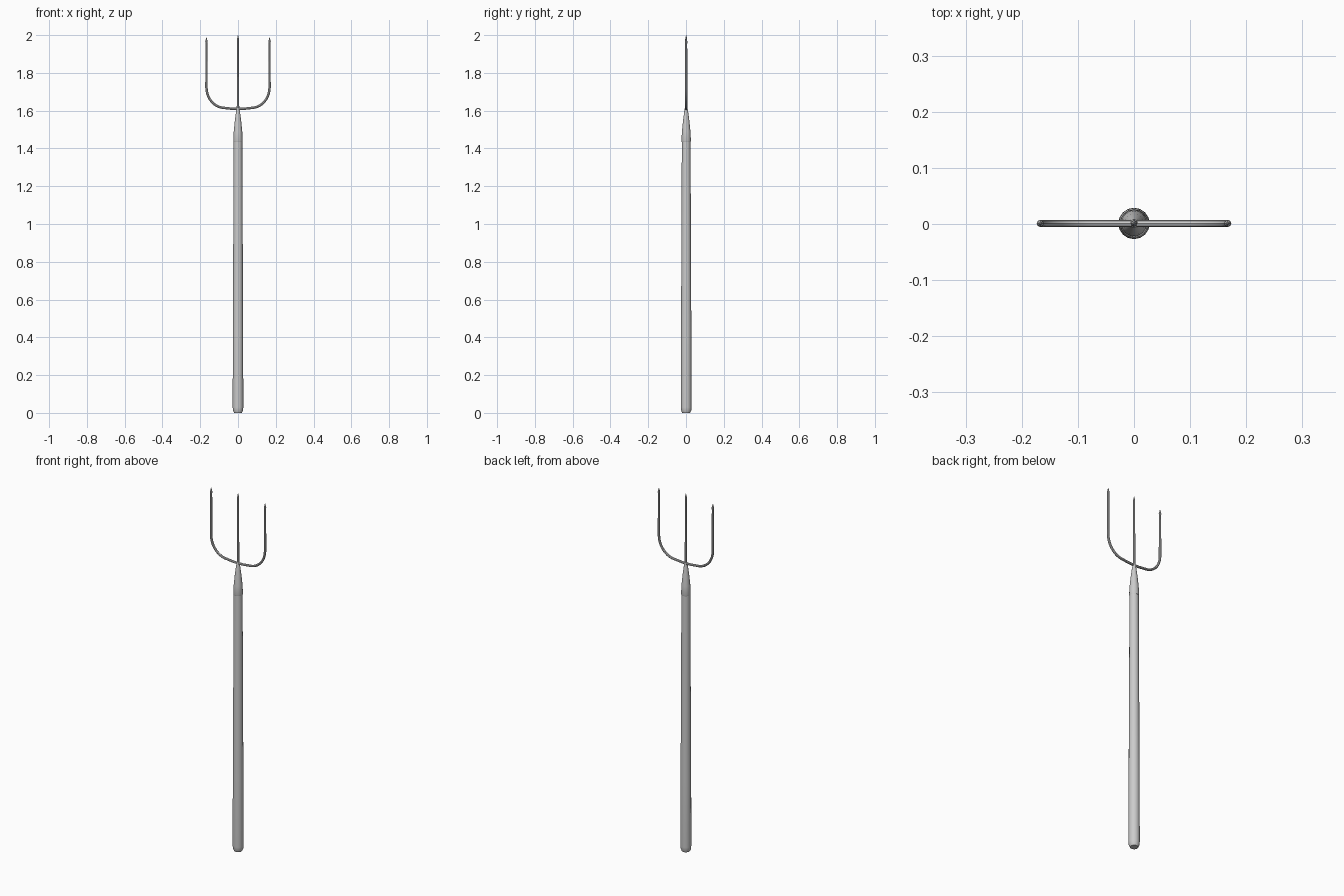
import bpy, bmesh, math
from mathutils import Vector

if "Cube" in bpy.data.objects:
    bpy.data.objects.remove(bpy.data.objects["Cube"])


def tube(name, path, radii, sides):
    """Sweep a round section along a path lying in the xz plane, capping both ends."""
    pts = [Vector((x, 0.001, z)) for x, z in path]
    bm = bmesh.new()
    rings = []
    for i, p in enumerate(pts):
        t = (pts[min(i + 1, len(pts) - 1)] - pts[max(i - 1, 0)]).normalized()
        side = Vector((t.z, 0, -t.x))
        ring = []
        for k in range(sides):
            a = 2 * math.pi * k / sides
            off = side * math.cos(a) + Vector((0, math.sin(a), 0))
            ring.append(bm.verts.new(p + off * radii[i]))
        rings.append(ring)
    for r0, r1 in zip(rings, rings[1:]):
        for k in range(sides):
            n = (k + 1) % sides
            bm.faces.new((r0[k], r0[n], r1[n], r1[k]))
    bm.faces.new(rings[0][::-1])
    bm.faces.new(rings[-1])
    bmesh.ops.recalc_face_normals(bm, faces=bm.faces)
    me = bpy.data.meshes.new(name)
    bm.to_mesh(me)
    bm.free()
    ob = bpy.data.objects.new(name, me)
    bpy.context.collection.objects.link(ob)
    bpy.ops.object.select_all(action='DESELECT')
    ob.select_set(True)
    bpy.context.view_layer.objects.active = ob
    bpy.ops.object.shade_smooth_by_angle(angle=math.radians(35))
    return ob


def lathe(name, profile, sides=16):
    return tube(name, [(0, z) for r, z in profile], [r for r, z in profile], sides)


# Wooden shaft, slightly tapered, with a chamfered butt
lathe("shaft", [(0.021, 0), (0.027, 0.014), (0.028, 0.03), (0.0275, 0.4),
                (0.0255, 0.8), (0.024, 1.2), (0.023, 1.45)])

# Metal socket that narrows to the tines
lathe("socket", [(0.0235, 1.435), (0.025, 1.44), (0.0225, 1.49),
                 (0.017, 1.545), (0.011, 1.59), (0.007, 1.615)])

# Straight middle tine
lathe("middle_tine", [(0.007, 1.58), (0.006, 1.7), (0.005, 1.9), (0.0055, 1.97),
                      (0.0055, 1.977), (0.001, 2.0)], 8)

# Curved outer tines: flat run, rounded bend, upright, pointed tip
bend = []
for i in range(11):
    a = math.pi / 2 * i / 10
    bend.append((0.067 + 0.1 * math.sin(a), 1.722 - 0.108 * math.cos(a)))
path = [(0, 1.609), (0.03, 1.61)] + bend + [(0.167, 1.85), (0.167, 1.955),
                                            (0.167, 1.965), (0.167, 1.987)]
radii = [0.0065] * (len(path) - 4) + [0.006, 0.0055, 0.0065, 0.001]
for name, s in (("right_tine", 1), ("left_tine", -1)):
    tube(name, [(s * x, z) for x, z in path], radii, 8)
